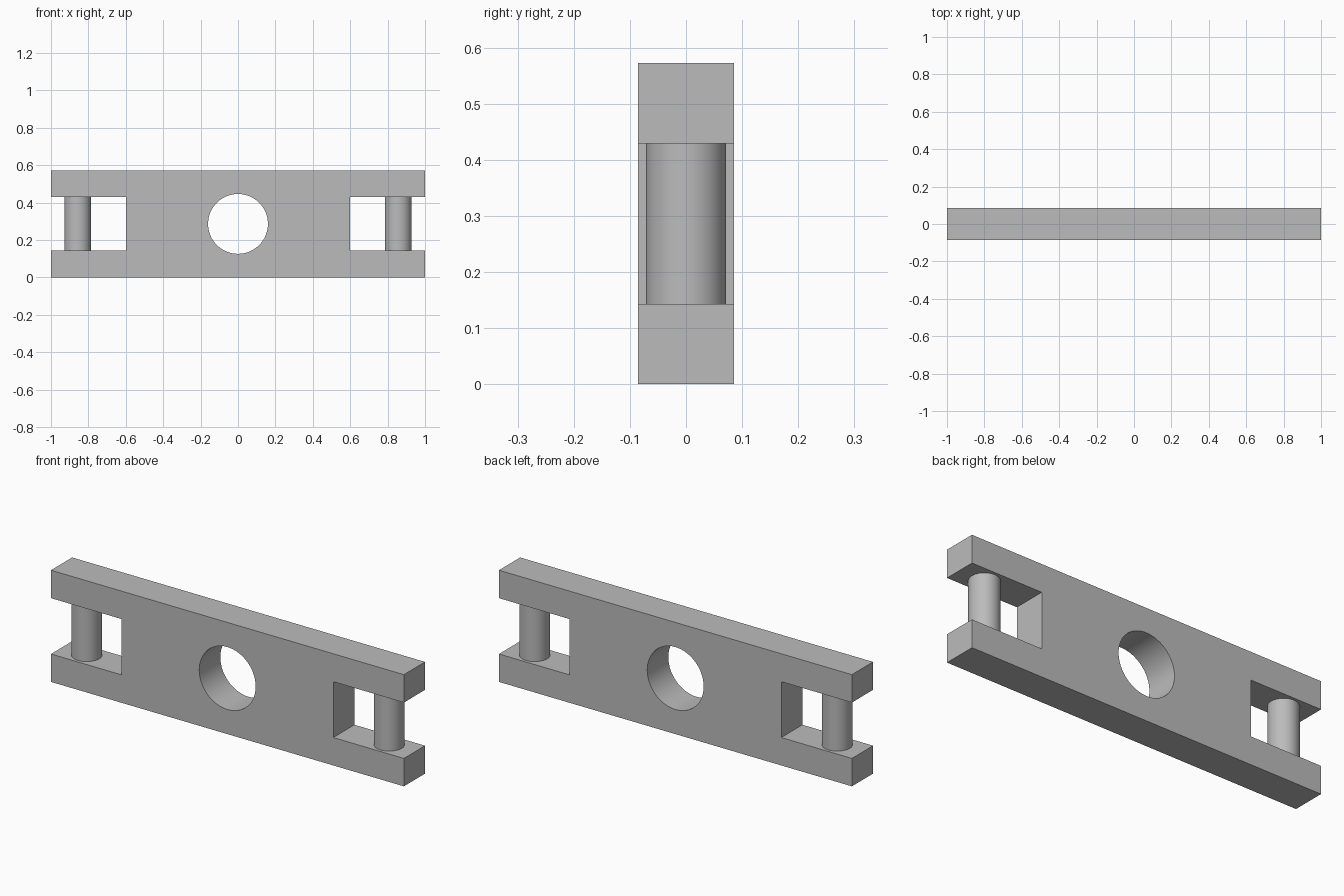
import bpy

cube = bpy.data.objects.get("Cube")
if cube:
    bpy.data.objects.remove(cube, do_unlink=True)

LENGTH, DEPTH, HEIGHT = 2.0, 0.171, 0.572
MID = HEIGHT / 2
SLOT_START, SLOT_HEIGHT = 0.6, 0.286
PIN_X, PIN_RADIUS = 0.857, 0.0714
HOLE_RADIUS = 0.16

grey = bpy.data.materials.new("plain grey")
grey.use_nodes = True
colour = (0.5, 0.5, 0.5, 1)
grey.diffuse_color = colour
grey.node_tree.nodes["Principled BSDF"].inputs["Base Color"].default_value = colour


def finish(name):
    obj = bpy.context.object
    obj.name = name
    obj.data.materials.append(grey)
    return obj


def box(name, centre, size):
    bpy.ops.mesh.primitive_cube_add(size=1, location=centre)
    obj = finish(name)
    obj.scale = size
    bpy.ops.object.transform_apply(location=False, rotation=False, scale=True)
    return obj


def cylinder(name, centre, radius, depth, rotation=(0, 0, 0)):
    bpy.ops.mesh.primitive_cylinder_add(
        vertices=64, radius=radius, depth=depth, location=centre, rotation=rotation)
    obj = finish(name)
    bpy.ops.object.shade_smooth_by_angle()
    return obj


# Flat bar
body = box("link_body", (0, 0, MID), (LENGTH, DEPTH, HEIGHT))

# Centre hole and the open slot at each end
cutters = [cylinder("centre_hole_cutter", (0, 0, MID), HOLE_RADIUS, 1, (1.570796, 0, 0))]
for side in (-1, 1):
    cutters.append(box("slot_cutter", (side * (SLOT_START + 0.5), 0, MID), (1, 1, SLOT_HEIGHT)))

bpy.ops.object.select_all(action="DESELECT")
bpy.context.view_layer.objects.active = body
body.select_set(True)
for cutter in cutters:
    cutter.hide_render = True
    cut = body.modifiers.new("cut", "BOOLEAN")
    cut.operation = "DIFFERENCE"
    cut.solver = "EXACT"
    cut.object = cutter
    bpy.ops.object.modifier_apply(modifier=cut.name)
    bpy.data.objects.remove(cutter, do_unlink=True)
bpy.ops.object.shade_smooth_by_angle()

# Upright pin across each slot
for side, label in ((-1, "right"), (1, "left")):
    cylinder(label + "_pin", (side * PIN_X, 0, MID), PIN_RADIUS, SLOT_HEIGHT)
